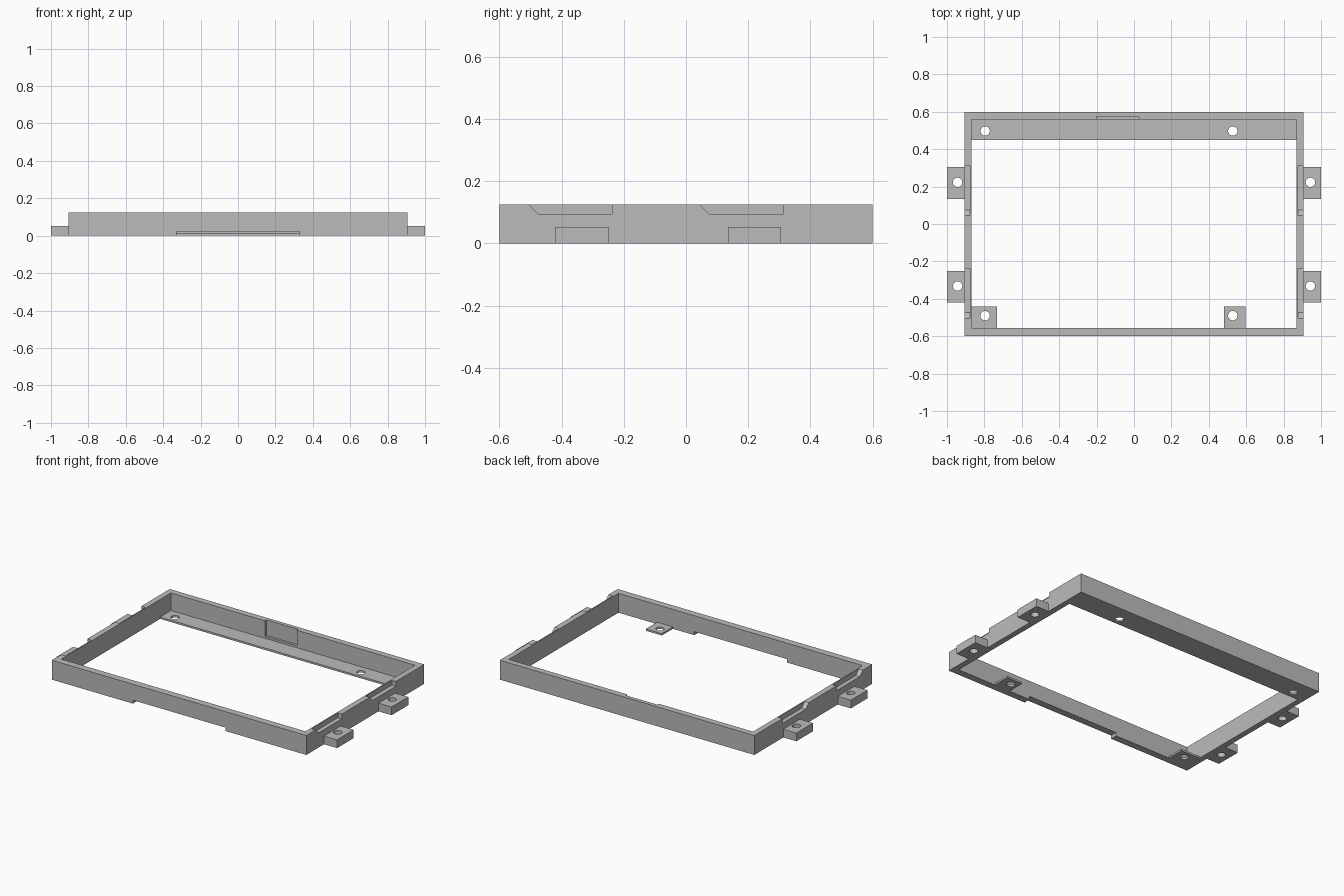
import bpy, bmesh
from mathutils import Matrix, Vector

if "Cube" in bpy.data.objects:
    bpy.data.objects.remove(bpy.data.objects["Cube"], do_unlink=True)

grey = bpy.data.materials.new("plain grey")
grey.use_nodes = True
colour = (0.5, 0.5, 0.5, 1)
grey.diffuse_color = colour
grey.node_tree.nodes["Principled BSDF"].inputs["Base Color"].default_value = colour

HEIGHT, PLATE, TAB_H = 0.125, 0.012, 0.053
HOLE = 0.025


def add(name, bm):
    bmesh.ops.recalc_face_normals(bm, faces=bm.faces)
    mesh = bpy.data.meshes.new(name)
    bm.to_mesh(mesh)
    bm.free()
    mesh.materials.append(grey)
    obj = bpy.data.objects.new(name, mesh)
    bpy.context.collection.objects.link(obj)
    return obj


def box(name, x, y, z):
    bm = bmesh.new()
    lo, hi = Vector((x[0], y[0], z[0])), Vector((x[1], y[1], z[1]))
    size = hi - lo
    bmesh.ops.create_cube(bm, size=1, matrix=Matrix.Translation((lo + hi) / 2)
                          @ Matrix.Diagonal((*size, 1)))
    return add(name, bm)


def prism(name, profile, x0, x1):
    """Extrude a (y, z) profile along x."""
    bm = bmesh.new()
    face = bm.faces.new([bm.verts.new((x0, y, z)) for y, z in profile])
    out = bmesh.ops.extrude_face_region(bm, geom=[face])
    moved = [v for v in out["geom"] if isinstance(v, bmesh.types.BMVert)]
    bmesh.ops.translate(bm, verts=moved, vec=(x1 - x0, 0, 0))
    return add(name, bm)


def drill(x, y):
    bm = bmesh.new()
    bmesh.ops.create_cone(bm, cap_ends=True, segments=32, radius1=HOLE, radius2=HOLE,
                          depth=0.4, matrix=Matrix.Translation((x, y, 0)))
    return add("hole_cutter", bm)


def cut(obj, *cutters):
    bpy.context.view_layer.objects.active = obj
    for cutter in cutters:
        cutter.hide_render = True
        mod = obj.modifiers.new("cut", "BOOLEAN")
        mod.operation, mod.solver, mod.object = "DIFFERENCE", "EXACT", cutter
        bpy.ops.object.modifier_apply(modifier=mod.name)
        bpy.data.objects.remove(cutter, do_unlink=True)


# Rectangular frame: opening, front underside notch and rear wall pocket
frame = box("frame", (-0.907, 0.907), (-0.6, 0.6), (0, HEIGHT))
cut(frame,
    box("opening_cutter", (-0.87, 0.87), (-0.555, 0.56), (-0.1, 0.3)),
    box("front_notch_cutter", (-0.33, 0.33), (-0.7, -0.5), (-0.1, 0.022)),
    box("pocket_cutter", (-0.2, 0.027), (0.5, 0.575), (0.025, 0.3)))

# Ramped notches in the outer top edge of both side walls, leaving a thin lip
for side in (-1, 1):
    for y in (-0.505, 0.045):
        ramp = [(y, HEIGHT), (y + 0.031, 0.094), (y + 0.267, 0.094),
                (y + 0.267, 0.2), (y, 0.2)]
        cut(frame, prism("side_notch_cutter", ramp, side * 0.878, side * 0.95))

# Mounting tabs outside the side walls
for side, label in ((-1, "right"), (1, "left")):
    for y, place in ((-0.335, "front"), (0.22, "rear")):
        tab = box(f"{place}_{label}_mounting_tab", sorted((side * 0.907, side)),
                  (y - 0.085, y + 0.085), (0, TAB_H))
        cut(tab, drill(side * 0.943, y + 0.003))

# Thin rear ledge with two screw holes
ledge = box("rear_ledge", (-0.87, 0.87), (0.45, 0.56), (0, PLATE))
cut(ledge, drill(-0.796, 0.497), drill(0.528, 0.497))

# Thin screw plates behind the front wall
for name, x, hole_x in (("front_right_plate", (-0.87, -0.732), -0.796),
                        ("front_left_plate", (0.482, 0.595), 0.528)):
    plate = box(name, x, (-0.555, -0.442), (0, PLATE))
    cut(plate, drill(hole_x, -0.49))
